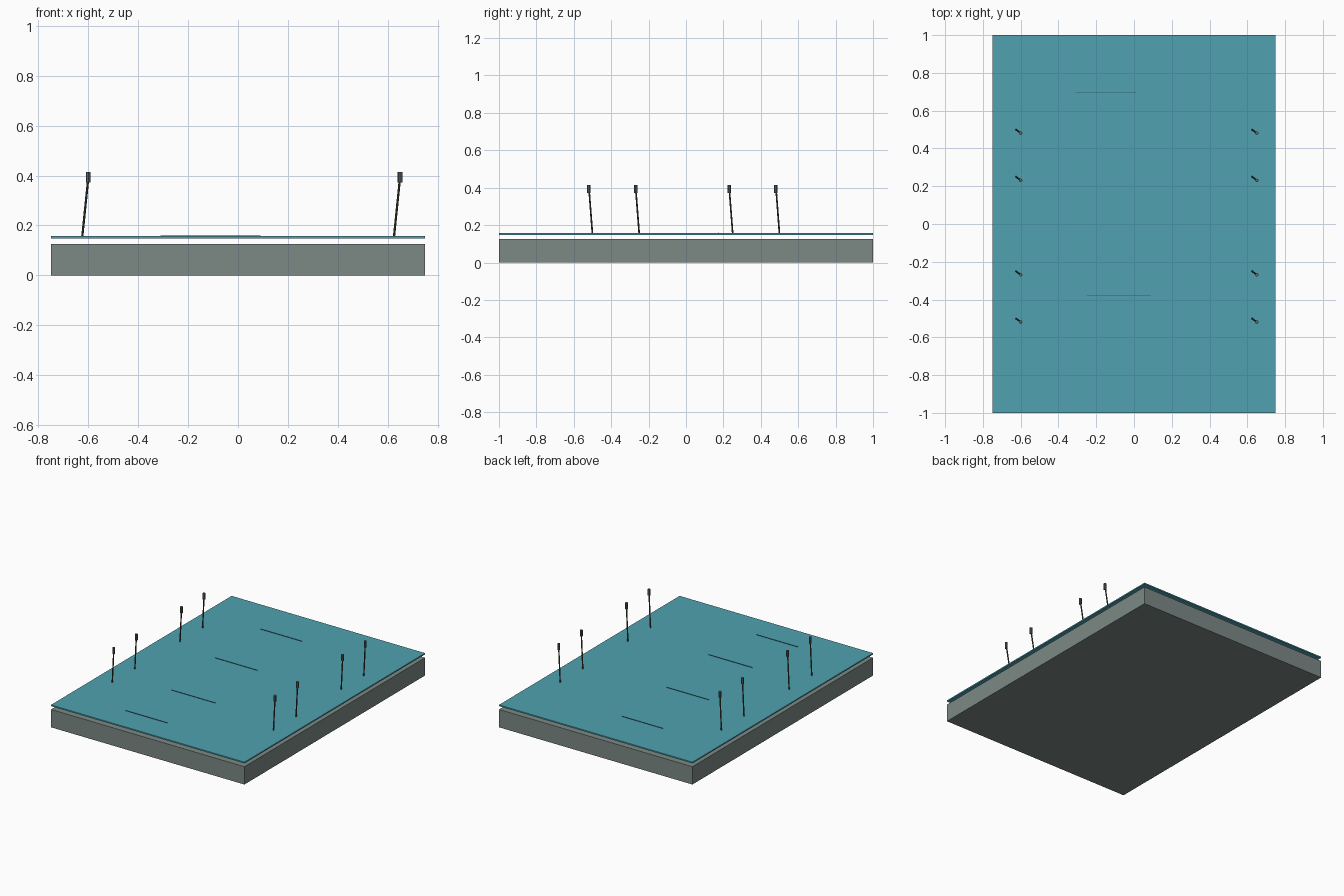
import bpy
from mathutils import Vector

if "Cube" in bpy.data.objects:
    bpy.data.objects.remove(bpy.data.objects["Cube"])


def material(name, rgb):
    m = bpy.data.materials.new(name)
    m.diffuse_color = (*rgb, 1)
    m.use_nodes = True
    m.node_tree.nodes["Principled BSDF"].inputs["Base Color"].default_value = m.diffuse_color
    return m


STONE = material("grey_stone", (0.20, 0.25, 0.235))
WATER = material("teal_water", (0.08, 0.36, 0.44))
RIPPLE = material("dark_ripple", (0.03, 0.13, 0.16))
STEM = material("dark_stem", (0.07, 0.075, 0.045))
HEAD = material("grey_reed_head", (0.12, 0.125, 0.125))


def box(name, lo, hi, mat):
    lo, hi = Vector(lo), Vector(hi)
    bpy.ops.mesh.primitive_cube_add(size=1, location=(lo + hi) / 2)
    o = bpy.context.object
    o.name, o.scale = name, hi - lo
    o.data.materials.append(mat)


def rod(name, a, b, r, mat, sides=8):
    a, b = Vector(a), Vector(b)
    bpy.ops.mesh.primitive_cylinder_add(vertices=sides, radius=r, depth=(b - a).length,
                                        location=(a + b) / 2)
    o = bpy.context.object
    o.name = name
    o.rotation_euler = (b - a).to_track_quat('Z', 'Y').to_euler()
    o.data.materials.append(mat)


# Pond bed and the water sheet floating just above it
box("pond_bed", (-0.75, -1, 0), (0.75, 1, 0.125), STONE)
box("water_surface", (-0.75, -1, 0.148), (0.75, 1, 0.157), WATER)

# Thin upright ripples
for x0, x1, y in ((-0.31, 0.015, -0.80), (-0.25, 0.09, -0.38),
                  (-0.30, 0.03, 0.175), (-0.31, 0.01, 0.695)):
    box("ripple", (x0, y - 0.0005, 0.155), (x1, y + 0.0005, 0.160), RIPPLE)

# Leaning reeds with upright heads along both banks
for x in (-0.625, 0.625):
    for y in (-0.5, -0.25, 0.25, 0.5):
        rod("reed_stem", (x, y, 0.15), (x + 0.024, y - 0.018, 0.385), 0.0045, STEM)
        rod("reed_head", (x + 0.025, y - 0.019, 0.372), (x + 0.025, y - 0.019, 0.415), 0.0095, HEAD)
